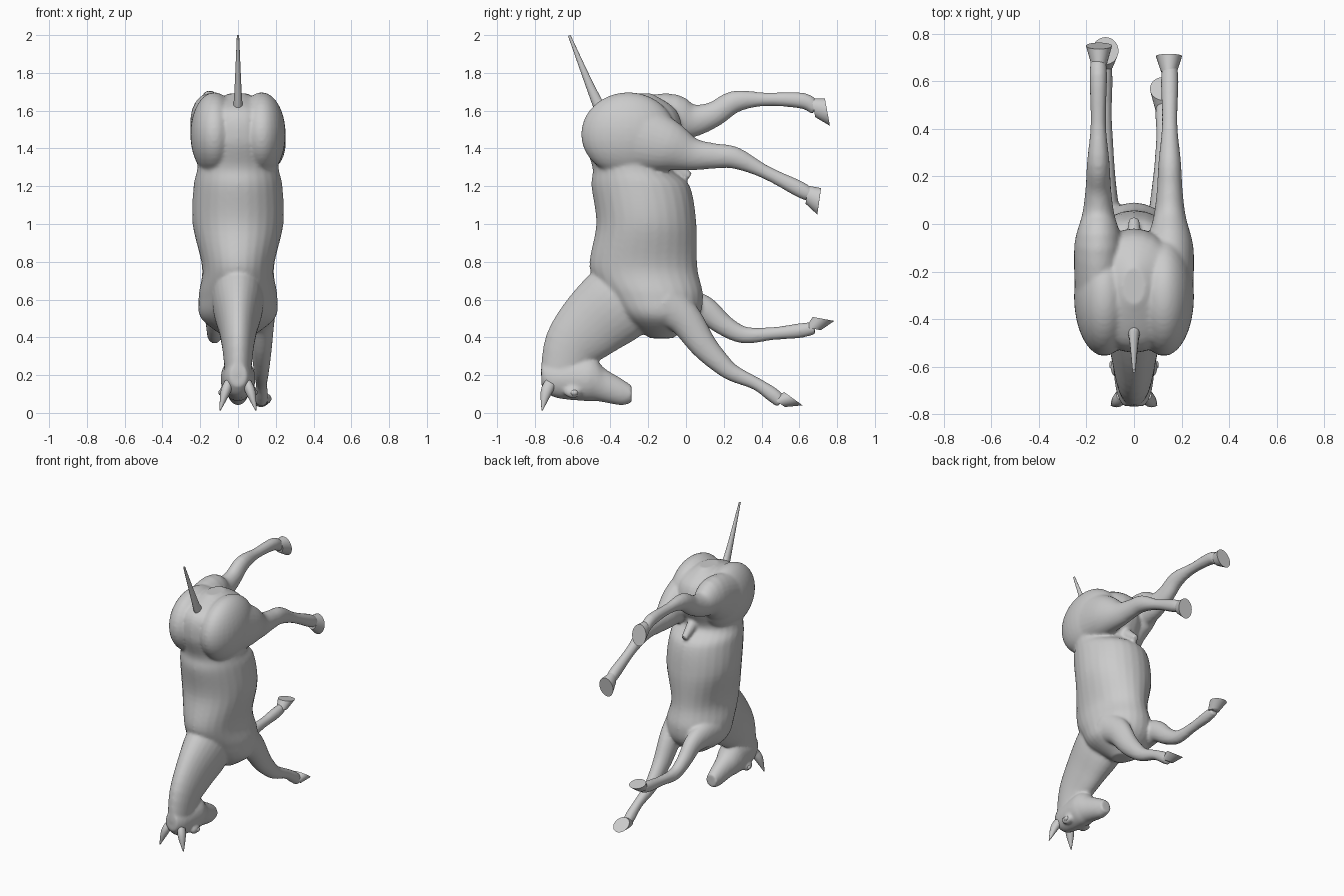
import bpy, bmesh, math
from mathutils import Vector

if "Cube" in bpy.data.objects:
    bpy.data.objects.remove(bpy.data.objects["Cube"])


def spline(rows, steps):
    """Catmull-Rom resampling of (x, y, z, half_width, half_depth) rows."""
    out = []
    for i in range(len(rows) - 1):
        quad = (rows[max(i - 1, 0)], rows[i], rows[i + 1], rows[min(i + 2, len(rows) - 1)])
        for s in range(steps):
            t = s / steps
            out.append([b + t / 2 * (c - a + t * (2 * a - 5 * b + 4 * c - d + t * (3 * b - a - 3 * c + d)))
                        for a, b, c, d in zip(*quad)])
    return out + [list(rows[-1])]


def loft(bm, rows, normal=None, steps=4, sides=28):
    """Closed tube of elliptical rings, across the path or along a given normal."""
    pts = spline(rows, steps)
    rings = []
    for i, (x, y, z, rx, rn) in enumerate(pts):
        a, b = pts[max(i - 1, 0)], pts[min(i + 1, len(pts) - 1)]
        n = Vector(normal or (0, a[2] - b[2], b[1] - a[1])).normalized()
        angles = [math.tau * k / sides for k in range(sides)]
        rings.append([bm.verts.new(Vector((x + rx * math.cos(t), y, z)) + n * rn * math.sin(t))
                      for t in angles])
    for r, q in zip(rings, rings[1:]):
        for k in range(sides):
            j = (k + 1) % sides
            bm.faces.new((r[k], r[j], q[j], q[k]))
    bm.faces.new(rings[0])
    bm.faces.new(rings[-1][::-1])


def ball(bm, centre, radii):
    vs = bmesh.ops.create_uvsphere(bm, u_segments=32, v_segments=20, radius=1)["verts"]
    bmesh.ops.scale(bm, vec=radii, verts=vs)
    bmesh.ops.translate(bm, vec=centre, verts=vs)


def finish(bm, name):
    bmesh.ops.recalc_face_normals(bm, faces=bm.faces)
    mesh = bpy.data.meshes.new(name)
    bm.to_mesh(mesh)
    bm.free()
    ob = bpy.data.objects.new(name, mesh)
    bpy.context.collection.objects.link(ob)
    bpy.ops.object.select_all(action='DESELECT')
    ob.select_set(True)
    bpy.context.view_layer.objects.active = ob
    bpy.ops.object.shade_smooth_by_angle(angle=math.radians(50))
    return ob


def centred(rows):
    return [(0, *r) for r in rows]


body = bmesh.new()

# torso, rump to chest: y, z, half width, half depth
loft(body, centred([(-.26, 1.69, .05, .08), (-.28, 1.6, .19, .23), (-.28, 1.45, .215, .26),
                    (-.285, 1.3, .215, .21), (-.24, 1.2, .235, .26), (-.21, 1, .24, .265),
                    (-.225, .77, .19, .285), (-.17, .62, .208, .26), (-.14, .5, .195, .2),
                    (-.13, .395, .06, .06)]), normal=(0, 1, 0), steps=6)

# neck
loft(body, centred([(-.28, .65, .13, .2), (-.37, .575, .135, .212), (-.5, .465, .105, .187),
                    (-.605, .345, .083, .152), (-.67, .17, .065, .105)]))

# head, poll to muzzle
loft(body, centred([(-.765, .2, .045, .06), (-.7, .18, .075, .097), (-.54, .18, .092, .117),
                    (-.48, .175, .083, .112), (-.43, .145, .068, .09), (-.34, .11, .052, .07),
                    (-.288, .1, .04, .045)]), normal=(0, 0, 1))

# sheath under the belly
loft(body, centred([(-.1, 1.33, .04, .05), (.02, 1.25, .022, .022)]))

# haunches and brow ridges
for s in (-1, 1):
    ball(body, (s * .125, -.305, 1.475), (.127, .25, .222))
    ball(body, (s * .072, -.6, .11), (.028, .045, .032))


def leg(x, path, depths):
    """Path of (y, z) from trunk to coronet; width follows from the depth."""
    loft(body, [(x, y, z, min(.1, .008 + d * .68), d) for (y, z), d in zip(path, depths)])


def hoof(name, x, coronet, heel, toe):
    """Flared hoof from the coronet centre to a sole running heel to toe."""
    bm = bmesh.new()
    heel, toe, top = (Vector((x, *p)) for p in (heel, toe, coronet))
    sole, half = (heel + toe) / 2, (toe - heel).length / 2
    rows = [(*top.lerp(sole, t), .034 + .021 * t, half * (.68 + .32 * t)) for t in (0, .35, 1)]
    loft(bm, rows, normal=toe - heel, steps=2)
    finish(bm, name)


# hind legs: hip, thigh, stifle, gaskin, hock, cannon, fetlock, pastern
hind = (.18, .14, .088, .067, .058, .036, .043, .034)
leg(.15, [(-.25, 1.46), (-.1, 1.415), (.03, 1.37), (.15, 1.36), (.26, 1.35),
          (.42, 1.275), (.6, 1.185), (.66, 1.15)], hind)
leg(-.15, [(-.25, 1.49), (-.08, 1.555), (.04, 1.548), (.15, 1.582), (.26, 1.648),
           (.42, 1.66), (.62, 1.652), (.69, 1.605)], hind)
hoof("hind_right_hoof", .147, (.64, 1.155), (.715, 1.19), (.695, 1.05))
hoof("hind_left_hoof", -.147, (.675, 1.615), (.735, 1.665), (.762, 1.52))

# front legs: shoulder, elbow, forearm, above knee, knee, cannon, fetlock, pastern
front = (.115, .092, .072, .056, .045, .034, .039, .033)
leg(.124, [(-.12, .58), (-.01, .5), (.09, .36), (.18, .265), (.25, .21),
           (.37, .155), (.46, .095), (.505, .055)], front)
leg(-.124, [(-.12, .58), (0, .57), (.1, .545), (.2, .465), (.31, .412),
            (.46, .42), (.6, .435), (.68, .45)], front)
hoof("front_right_hoof", .122, (.49, .055), (.52, .11), (.617, .04))
hoof("front_left_hoof", -.12, (.675, .445), (.67, .508), (.785, .487))

# fuse the body parts into one smooth skin
skin = finish(body, "horse_body")
remesh = skin.modifiers.new("fuse", 'REMESH')
remesh.mode = 'VOXEL'
remesh.voxel_size = .01
remesh.use_smooth_shade = True
soften = skin.modifiers.new("soften", 'SMOOTH')
soften.iterations = 5

# ears and eyes, one per side
for s, side in ((-1, "left"), (1, "right")):
    bm = bmesh.new()
    loft(bm, [(s * .05, -.715, .16, .024, .03), (s * .066, -.74, .11, .027, .03),
              (s * .095, -.762, .012, .003, .003)], sides=16)
    finish(bm, side + "_ear")
    bm = bmesh.new()
    ball(bm, (s * .088, -.592, .107), (.016, .02, .016))
    finish(bm, side + "_eye")

# tail
bm = bmesh.new()
loft(bm, centred([(-.43, 1.6, .035, .05), (-.475, 1.655, .022, .028), (-.618, 1.998, .006, .007)]), sides=16)
finish(bm, "tail")
